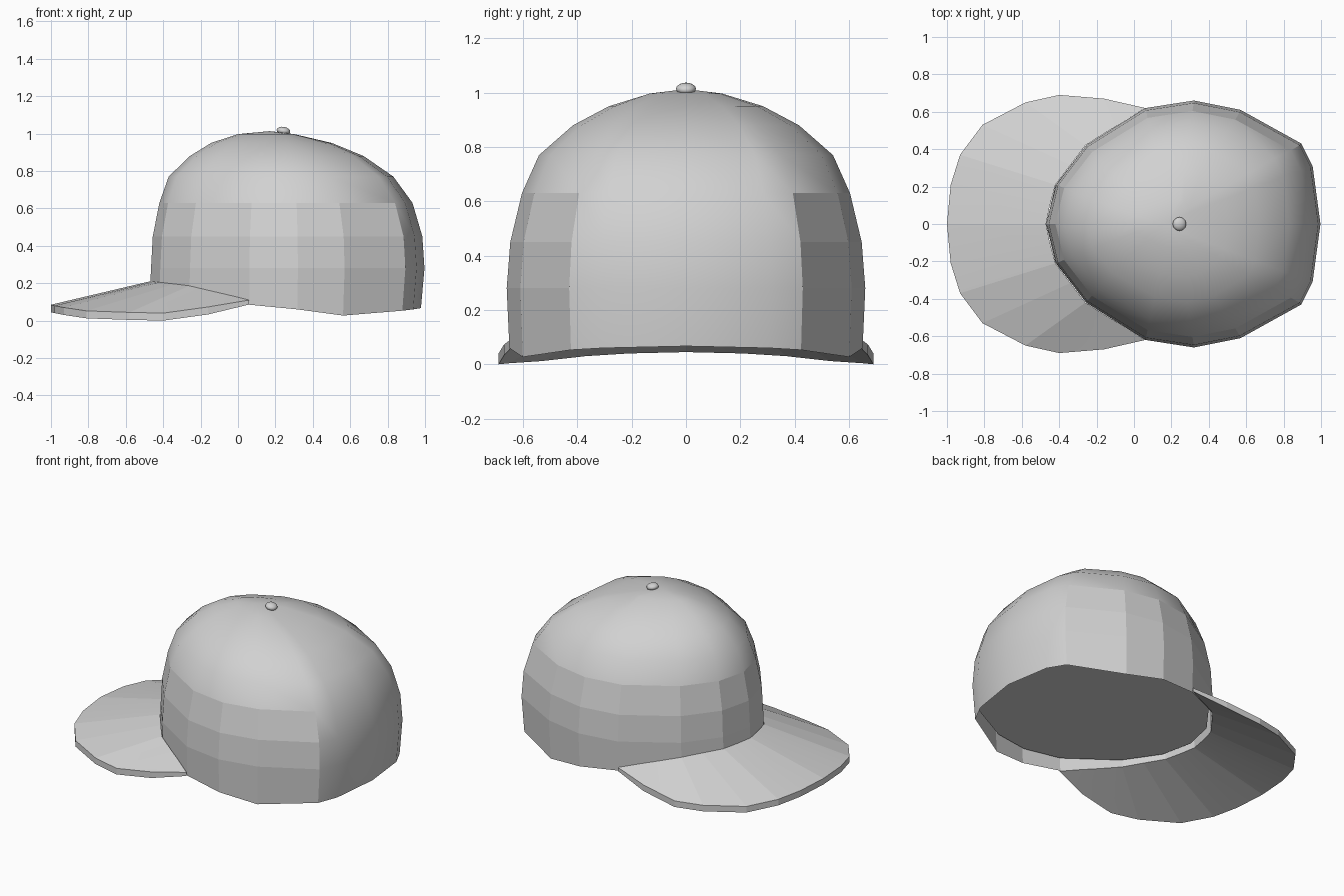
import bpy, bmesh, math

cube = bpy.data.objects.get("Cube")
if cube:
    bpy.data.objects.remove(cube)

SHADE = (0.64, 0.64, 0.64, 1)
grey = bpy.data.materials.new("grey_cloth")
grey.use_nodes = True
grey.diffuse_color = SHADE
grey.node_tree.nodes["Principled BSDF"].inputs["Base Color"].default_value = SHADE


def finish(name, bm, angle):
    bmesh.ops.remove_doubles(bm, verts=bm.verts, dist=0.0005)
    bmesh.ops.recalc_face_normals(bm, faces=bm.faces)
    mesh = bpy.data.meshes.new(name)
    bm.to_mesh(mesh)
    bm.free()
    mesh.materials.append(grey)
    obj = bpy.data.objects.new(name, mesh)
    bpy.context.collection.objects.link(obj)
    bpy.ops.object.select_all(action="DESELECT")
    obj.select_set(True)
    bpy.context.view_layer.objects.active = obj
    bpy.ops.object.shade_smooth_by_angle(angle=math.radians(angle))
    return obj


def mirrored(half, closed=True):
    """Complete a half outline across y = 0."""
    other = [(p[0], -p[1], *p[2:]) for p in half]
    return half + other[-2:0:-1] if closed else other[:0:-1] + half


def bridge(bm, a, b, closed=True):
    n = len(a)
    for i in range(n if closed else n - 1):
        j = (i + 1) % n
        bm.faces.new((a[i], a[j], b[j], b[i]))


# Crown outline: x, y and height of the lower rim
CENTRE = 0.24
plan = mirrored([(-0.47, 0, 0.175), (-0.42, 0.21, 0.17), (-0.26, 0.42, 0.15),
                 (0.06, 0.62, 0.085), (0.32, 0.66, 0.06), (0.57, 0.61, 0.027),
                 (0.895, 0.43, 0.053), (0.955, 0.31, 0.06), (0.997, 0, 0.067)])

# Crown rings: height, front scale, back scale, side scale
rings = [(None, 1, 0.975, 0.985), (0.28, 0.993, 1, 1), (0.45, 0.98, 0.985, 0.98),
         (0.63, 0.93, 0.915, 0.915), (0.77, 0.86, 0.78, 0.82), (0.88, 0.70, 0.57, 0.63),
         (0.95, 0.54, 0.345, 0.43), (0.997, 0.34, 0.08, 0.2)]

bm = bmesh.new()
previous = None
for z, front, back, side in rings:
    ring = []
    for x, y, rim in plan:
        scale = front if x < CENTRE else back
        ring.append(bm.verts.new((CENTRE + (x - CENTRE) * scale, y * side, z or rim)))
    if previous:
        bridge(bm, previous, ring)
    previous = ring
apex = bm.verts.new((0.17, 0, 1.013))
for i, v in enumerate(previous):
    bm.faces.new((v, previous[(i + 1) % len(previous)], apex))
crown = finish("crown", bm, 30)
# Faceted lower walls, smooth top and back
for face in crown.data.polygons:
    face.use_smooth = face.center.z > 0.65 or face.center.x > 0.8

# Flat sloping panel that closes the underside, set above the rim
bm = bmesh.new()
bm.faces.new([bm.verts.new((CENTRE + (x - CENTRE) * 0.96, y * 0.97, 0.168 - 0.045 * x))
              for x, y, rim in plan])
panel = finish("inner_panel", bm, 30)
if panel.data.polygons[0].normal.z > 0:
    panel.data.flip_normals()

# Brim: matching points along the crown and along the outer edge, with thickness
inner = mirrored([(-0.47, 0, 0.21, 0.04), (-0.45, 0.1, 0.208, 0.04), (-0.42, 0.21, 0.205, 0.04),
                  (-0.34, 0.315, 0.196, 0.04), (-0.26, 0.42, 0.186, 0.04),
                  (-0.15, 0.49, 0.16, 0.035), (-0.05, 0.55, 0.137, 0.03),
                  (0.06, 0.62, 0.11, 0.024)], False)
outer = mirrored([(-1, 0, 0.085, 0.04), (-0.98, 0.21, 0.08, 0.04), (-0.93, 0.37, 0.07, 0.04),
                  (-0.81, 0.53, 0.052, 0.04), (-0.58, 0.65, 0.044, 0.04),
                  (-0.4, 0.69, 0.04, 0.04), (-0.16, 0.67, 0.073, 0.04),
                  (0.06, 0.62, 0.11, 0.024)], False)
bm = bmesh.new()


def line(points, under):
    return [bm.verts.new((x, y, z - t * under)) for x, y, z, t in points]


loops = [line(inner, 0), line(outer, 0), line(outer, 1), line(inner, 1)]
for a, b in zip(loops, loops[1:] + loops[:1]):
    bridge(bm, a, b, False)
bmesh.ops.dissolve_degenerate(bm, dist=0.0005, edges=bm.edges)
finish("brim", bm, 4)

# Button on top
bm = bmesh.new()
bmesh.ops.create_uvsphere(bm, u_segments=12, v_segments=8, radius=0.037)
button = finish("top_button", bm, 40)
button.scale = (1, 1, 0.6)
button.rotation_euler = (0, math.radians(10), 0)
button.location = (CENTRE + 0.003, 0, 1.014)
